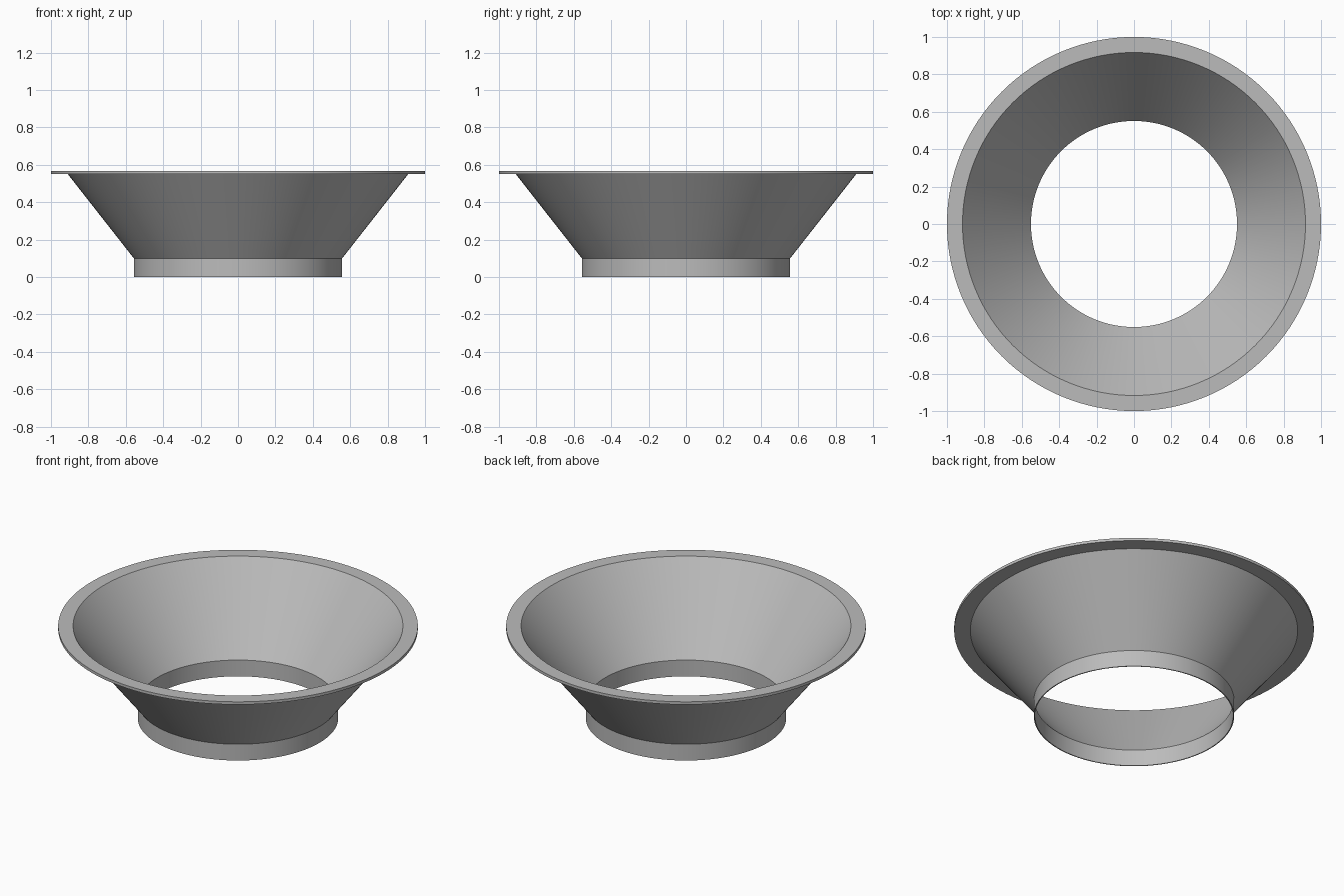
import bpy
import bmesh
from math import radians, tau

cube = bpy.data.objects.get("Cube")
if cube:
    bpy.data.objects.remove(cube, do_unlink=True)

SEGMENTS = 128

grey = bpy.data.materials.new("plain grey")
grey.use_nodes = True
colour = (0.5, 0.5, 0.5, 1)
grey.diffuse_color = colour
grey.node_tree.nodes["Principled BSDF"].inputs["Base Color"].default_value = colour

# Closed wall section as (radius, height): collar, cone and flat rim
section = [
    (0.557, 0), (0.557, 0.1), (0.91, 0.55), (1, 0.55),
    (1, 0.567), (0.917, 0.567), (0.551, 0.1), (0.551, 0),
]

# Revolve the section around the upright axis
bm = bmesh.new()
verts = [bm.verts.new((r, 0, z)) for r, z in section]
edges = [bm.edges.new((a, b)) for a, b in zip(verts, verts[1:] + verts[:1])]
bmesh.ops.spin(bm, geom=verts + edges, cent=(0, 0, 0), axis=(0, 0, 1),
               angle=tau, steps=SEGMENTS, use_merge=True)
bmesh.ops.remove_doubles(bm, verts=bm.verts[:], dist=0.0001)
bmesh.ops.recalc_face_normals(bm, faces=bm.faces[:])
mesh = bpy.data.meshes.new("flanged_funnel")
bm.to_mesh(mesh)
bm.free()
mesh.materials.append(grey)

funnel = bpy.data.objects.new("flanged_funnel", mesh)
bpy.context.collection.objects.link(funnel)

# Smooth around the wall, sharp at the collar and rim
bpy.ops.object.select_all(action="DESELECT")
funnel.select_set(True)
bpy.context.view_layer.objects.active = funnel
bpy.ops.object.shade_smooth_by_angle(angle=radians(30))
